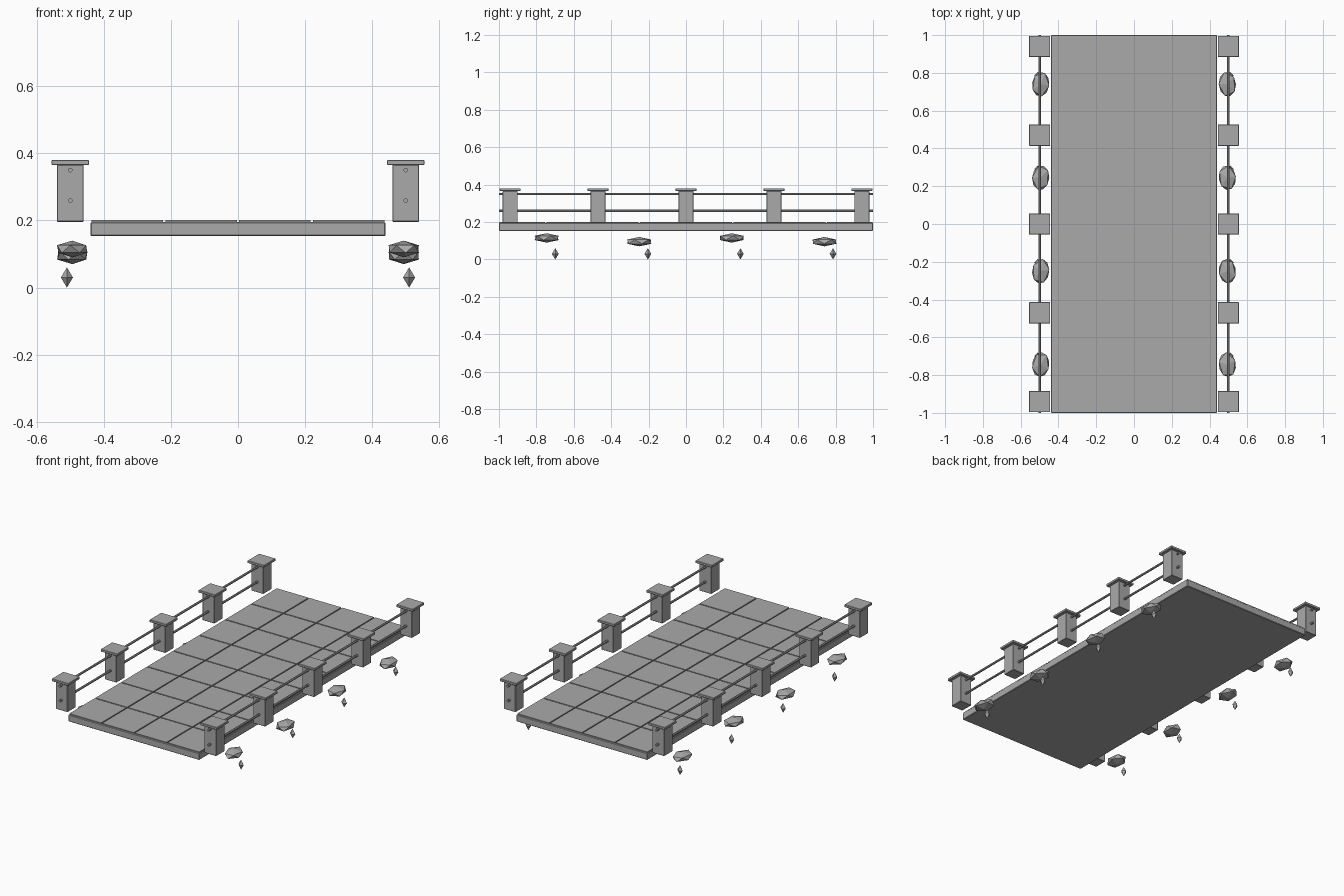
import bpy, bmesh, math
from mathutils import Matrix

cube = bpy.data.objects.get("Cube")
if cube:
    bpy.data.objects.remove(cube, do_unlink=True)

# Single stone colour
stone = bpy.data.materials.new("grey_stone")
stone.use_nodes = True
GREY = (0.4, 0.4, 0.4, 1)
stone.diffuse_color = GREY
stone.node_tree.nodes["Principled BSDF"].inputs["Base Color"].default_value = GREY


def finish(name, bm):
    mesh = bpy.data.meshes.new(name)
    bm.to_mesh(mesh)
    bm.free()
    mesh.materials.append(stone)
    obj = bpy.data.objects.new(name, mesh)
    bpy.context.scene.collection.objects.link(obj)
    return obj


def add_box(bm, centre, size):
    bmesh.ops.create_cube(bm, size=1, matrix=Matrix.Translation(centre) @ Matrix.Diagonal((*size, 1)))


def box(name, centre, size, bevel=0.0):
    bm = bmesh.new()
    add_box(bm, centre, size)
    obj = finish(name, bm)
    if bevel:
        mod = obj.modifiers.new("edge_bevel", "BEVEL")
        mod.width = bevel
        mod.segments = 1
    return obj


# Bridge slab
box("deck_slab", (0, 0, 0.174), (0.88, 2, 0.042), 0.003)

# Paving: four columns by eight rows with narrow joints
COLS, ROWS, JOINT = 4, 8, 0.007
tw, tl = 0.88 / COLS, 2 / ROWS
bm = bmesh.new()
for c in range(COLS):
    for r in range(ROWS):
        add_box(bm, ((c + 0.5) * tw - 0.44, (r + 0.5) * tl - 1, 0.197),
                (tw - JOINT, tl - JOINT, 0.008))
finish("paving_tiles", bm)

for side, label in ((1, "left"), (-1, "right")):
    x = side * 0.5
    # Posts with caps
    for i in range(5):
        y = (i - 2) * 0.47
        box(f"{label}_post_{i + 1}", (x, y, 0.281), (0.08, 0.08, 0.17), 0.002)
        box(f"{label}_post_cap_{i + 1}", (x, y, 0.373), (0.112, 0.112, 0.015), 0.002)
    # Rails
    for z, level in ((0.26, "lower"), (0.35, "upper")):
        bm = bmesh.new()
        bmesh.ops.create_cone(
            bm, cap_ends=True, segments=8, radius1=0.007, radius2=0.007, depth=2,
            matrix=Matrix.Translation((x, 0, z)) @ Matrix.Rotation(math.pi / 2, 4, "X")
            @ Matrix.Rotation(math.pi / 8, 4, "Z"))
        finish(f"{label}_{level}_rail", bm)
    # Floating rocks, each with a small hanging shard
    for i in range(4):
        y = -0.745 + i * 0.495
        z = 0.095 if i % 2 else 0.115
        bm = bmesh.new()
        bmesh.ops.create_icosphere(
            bm, subdivisions=1, radius=1,
            matrix=Matrix.Translation((side * 0.494, y, z))
            @ Matrix.Rotation(side * 0.1, 4, "Z")
            @ Matrix.Diagonal((0.051, 0.073, 0.025, 1))
            @ Matrix.Rotation(i * 0.5 + side * 0.3, 4, "Z"))
        finish(f"{label}_floating_rock_{i + 1}", bm)
        bm = bmesh.new()
        for tip in (1, -1):
            bmesh.ops.create_cone(
                bm, cap_ends=False, segments=4, radius1=0.018, radius2=0, depth=0.03,
                matrix=Matrix.Translation((side * 0.51, y + 0.046, 0.03 + tip * 0.015))
                @ Matrix.Rotation(0 if tip > 0 else math.pi, 4, "X"))
        bmesh.ops.remove_doubles(bm, verts=bm.verts, dist=0.001)
        finish(f"{label}_shard_{i + 1}", bm)
